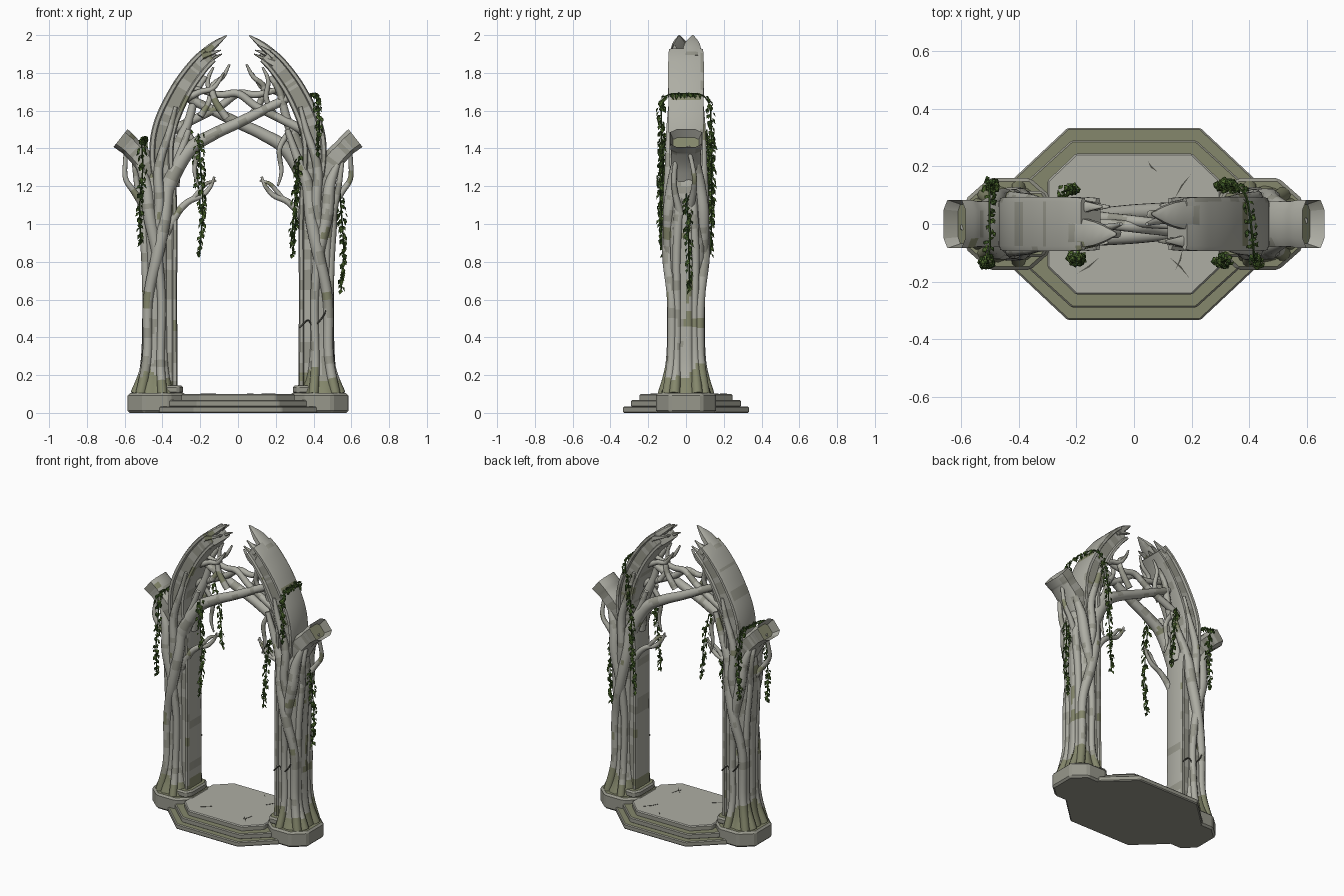
import bpy, bmesh, math, random
from mathutils import Vector, noise

if "Cube" in bpy.data.objects:
    bpy.data.objects.remove(bpy.data.objects["Cube"])

random.seed(4)
STONE, WORN, MOSS, LEAF, DARK_LEAF, CRACK = range(6)
MATS = []
for mat_name, col in (("pale_stone", (.42, .42, .37)), ("worn_stone", (.31, .31, .26)),
                      ("mossy_stone", (.235, .245, .15)), ("ivy_leaf", (.085, .16, .03)),
                      ("dark_ivy_leaf", (.04, .085, .018)), ("dark_crack", (.08, .08, .065))):
    m = bpy.data.materials.new(mat_name)
    m.diffuse_color = (*col, 1)
    m.use_nodes = True
    m.node_tree.nodes["Principled BSDF"].inputs["Base Color"].default_value = m.diffuse_color
    MATS.append(m)


def finish(name, bm, rule, smooth=38, recalc=True):
    """Turn a bmesh into an object, colouring faces by rule(centre, normal)."""
    if recalc:
        bmesh.ops.recalc_face_normals(bm, faces=bm.faces)
    if rule:
        for f in bm.faces:
            f.material_index = rule(f.calc_center_median(), f.normal)
    me = bpy.data.meshes.new(name)
    bm.to_mesh(me)
    bm.free()
    for m in MATS:
        me.materials.append(m)
    if smooth:
        me.shade_smooth()
        me.set_sharp_from_angle(angle=math.radians(smooth))
    ob = bpy.data.objects.new(name, me)
    bpy.context.collection.objects.link(ob)
    return ob


def spline(pts, steps):
    """Catmull-Rom through tuples of any length."""
    n, out = len(pts), []
    for i in range(n - 1):
        p0, p1, p2, p3 = pts[max(i - 1, 0)], pts[i], pts[i + 1], pts[min(i + 2, n - 1)]
        for k in range(steps):
            t = k / steps
            out.append([.5 * (2 * b + (c - a) * t + (2 * a - 5 * b + 4 * c - d) * t * t
                              + (3 * b - a - 3 * c + d) * t ** 3)
                        for a, b, c, d in zip(p0, p1, p2, p3)])
    return out + [list(pts[-1])]


def sweep(name, pts, section, rule, steps=6, hollow=False, smooth=38):
    """Sweep section(u) along (x, y, z, half_thickness, half_depth) points."""
    path = spline(pts, steps)
    bm, rings, n = bmesh.new(), [], Vector((0, 1, 0))
    for i, p in enumerate(path):
        a, b = path[max(i - 1, 0)], path[min(i + 1, len(path) - 1)]
        t = (Vector(b[:3]) - Vector(a[:3])).normalized()
        if abs(n.dot(t)) > .95:
            n = Vector((1, 0, 0))
        n = (n - t * n.dot(t)).normalized()
        side = t.cross(n)
        rings.append([bm.verts.new(Vector(p[:3]) + side * (u * p[3]) + n * (v * p[4]))
                      for u, v in section(i / (len(path) - 1))])
    k = len(rings[0])
    for r, q in zip(rings, rings[1:]):
        for j in range(k):
            bm.faces.new((r[j], r[(j + 1) % k], q[(j + 1) % k], q[j]))
    bm.faces.new(rings[0])
    end = bm.faces.new(rings[-1])
    bm.normal_update()
    pit = None
    if hollow:
        bmesh.ops.inset_region(bm, faces=[end], thickness=.018)
        bmesh.ops.translate(bm, verts=end.verts, vec=-t * .05)
        pit = end.calc_center_median()
    ruled = rule
    if pit:
        ruled = lambda c, nn: MOSS if (c - pit).length < .045 else rule(c, nn)
    return finish(name, bm, ruled, smooth)


def circle(u, k=10):
    return [(math.cos(j * math.tau / k), math.sin(j * math.tau / k)) for j in range(k)]


def lobes(u, k=36):
    # gnarled trunk section whose flutes twist with height
    out = []
    for j in range(k):
        a = j * math.tau / k
        r = .94 + .06 * math.cos(6 * a + 2.5 * u) + .025 * math.cos(11 * a - 3 * u)
        out.append((r * math.cos(a), r * math.sin(a)))
    return out


def groove(u):
    # moulded rectangular rib with a sunken panel on front and back
    half = [(1, .82), (.9, 1), (.62, 1), (.52, .85), (-.52, .85), (-.62, 1), (-.9, 1), (-1, .82)]
    return half + [(-x, -y) for x, y in half]


def block(u):
    c = [(1, .6), (.65, 1), (-.65, 1), (-1, .6)]
    return c + [(-x, -y) for x, y in c]


def stone_rule(c, n):
    p = noise.noise(c * 9)
    if c.z < .21 + .1 * p or p > .5:
        return MOSS
    return WORN if noise.noise(c * 14 + Vector((5, 3, 1))) > .3 else STONE


def rib_rule(c, n):
    # sunken panels are patchily weathered
    if abs(n.y) > .8 and abs(c.y) < .085 and noise.noise(c * 30) > .02:
        return WORN
    return stone_rule(c, n)


def prism(name, outline, z0, z1, rule, bevel=.006):
    bm = bmesh.new()
    f = bm.faces.new([bm.verts.new((x, y, z0)) for x, y in outline])
    top = bmesh.ops.extrude_face_region(bm, geom=[f])["geom"]
    bmesh.ops.translate(bm, vec=(0, 0, z1 - z0), verts=[v for v in top if isinstance(v, bmesh.types.BMVert)])
    if bevel:
        bmesh.ops.bevel(bm, geom=bm.edges[:], offset=bevel, segments=1, affect='EDGES')
    return finish(name, bm, rule, 0)


def octagon(cx, a, y, x, b):
    q = [(x, -b), (x, b), (a, y), (-a, y), (-x, b), (-x, -b), (-a, -y), (a, -y)]
    return [(cx + u, v) for u, v in q]


# stepped base
step_rule = lambda c, n: MOSS if n.z > .9 else WORN
prism("lower_step", octagon(0, .23, .333, .42, .155), 0, .035, step_rule)
prism("middle_step", octagon(0, .215, .29, .37, .15), .03, .068, step_rule)
prism("floor_slab", octagon(0, .2, .245, .3, .15), .06, .1, lambda c, n: STONE if n.z > .5 else WORN)
# cracks and chipped stones lying on the slab
for i, (x, y, ang, ln) in enumerate(((.19, -.19, 2.3, .1), (.14, -.16, 1.2, .08), (-.2, -.17, .6, .1),
                                     (.2, .17, -2.2, .1), (.05, .22, -.9, .05))):
    d, w = Vector((math.cos(ang), math.sin(ang))), Vector((-math.sin(ang), math.cos(ang))) * .003
    o = Vector((x, y))
    prism(f"slab_crack_{i}", [o - w, o + d * ln * .5 - w * 3, o + d * ln, o + d * ln * .45 - w], .098, .1015,
          lambda c, n: CRACK, 0)


def half_arch(label, s):
    def P(*pts):  # half-turn placement; a single radius gives a round tube
        return [(s * p[0], s * p[1], p[2], p[3], p[4] if len(p) > 4 else p[3]) for p in pts]

    def tube(name, *pts, rule=stone_rule):
        return sweep(f"{label}_{name}", P(*pts), circle, rule)

    # plinth and pillar foot
    prism(f"{label}_plinth", octagon(s * .43, .07, .16, .155, .085), 0, .104, step_rule, .012)
    prism(f"{label}_pillar_foot", octagon(s * .365, .05, .115, .075, .07), .1, .145, step_rule, .01)
    # twisted trunk
    sweep(f"{label}_trunk", P((.43, 0, .1, .125, .145), (.43, 0, .2, .095, .11), (.43, 0, .35, .08, .092),
          (.43, 0, .65, .078, .088), (.435, 0, .85, .078, .098), (.44, 0, 1.05, .085, .105),
          (.445, 0, 1.2, .075, .09), (.44, 0, 1.36, .045, .06)), lobes, stone_rule, 8, smooth=50)
    # moulded rib rising from pilaster into the broken arch
    sweep(f"{label}_arch_rib", P((.38, 0, .1, .06, .078), (.38, 0, .6, .058, .075), (.38, 0, 1.1, .058, .075),
          (.405, 0, 1.35, .064, .088), (.385, 0, 1.52, .064, .092), (.305, 0, 1.70, .058, .094),
          (.215, 0, 1.83, .053, .094), (.15, 0, 1.895, .048, .09)), groove, rib_rule, 10)
    # jagged shards at the broken end
    sweep(f"{label}_long_shard", P((.21, .03, 1.875, .026, .055), (.13, .033, 1.945, .02, .04),
          (.06, .035, 1.998, .003, .004)), block, stone_rule, 3)
    for i, (y, tx, tz) in enumerate(((-.06, .11, 1.945), (.065, .09, 1.92), (-.06, .085, 1.9), (.0, .115, 1.9))):
        sweep(f"{label}_shard_{i}", P((.19, y, 1.85 if i > 1 else 1.89, .02, .025), (tx, y, tz, .003, .004)),
              block, stone_rule, 2)
    # broken side stump with a hollow end
    sweep(f"{label}_side_stump", P((.43, 0, 1.18, .05, .06), (.49, 0, 1.32, .058, .078), (.56, 0, 1.40, .054, .078),
          (.585, 0, 1.425, .057, .082), (.622, 0, 1.455, .06, .084)), block, rib_rule, 5, True)
    tube("outer_twig", (.49, .02, 1.08, .022), (.55, .04, 1.17, .017), (.595, .045, 1.24, .014),
         (.597, .03, 1.33, .012), (.59, .01, 1.41, .012))
    tube("outer_twig_back", (.5, -.03, 1.05, .022), (.53, -.06, 1.18, .016), (.545, -.06, 1.29, .014), (.555, -.04, 1.38, .012))
    # roots and climbing limbs on both faces
    for f in (-1, 1):
        tag = "near" if f < 0 else "far"
        tube(f"{tag}_climbing_limb", (.515, f * .1, .1, .028), (.48, f * .075, .3, .026), (.475, f * .075, .6, .027),
             (.43, f * .095, .82, .032), (.39, f * .09, 1.02, .034), (.37, f * .07, 1.2, .032),
             (.31, f * .06, 1.36, .022), (.26, f * .055, 1.5, .015))
        tube(f"{tag}_outward_limb", (.40, f * .125, .1, .026), (.41, f * .085, .28, .022), (.405, f * .08, .6, .022),
             (.43, f * .09, .85, .028), (.47, f * .09, 1.05, .034), (.485, f * .075, 1.2, .03), (.53, f * .06, 1.33, .016))
        tube(f"{tag}_arch_limb", (.44, f * .08, .9, .024), (.415, f * .095, 1.1, .027), (.42, f * .09, 1.3, .024),
             (.36, f * .088, 1.5, .017), (.33, f * .085, 1.62, .01))
        tube(f"{tag}_corner_root", (.54, f * .06, .1, .03), (.49, f * .05, .26, .024), (.485, f * .045, .5, .02),
             (.49, f * .05, .8, .022), (.5, f * .04, 1.05, .025), (.49, f * .03, 1.2, .015))
    # interlaced branches across the opening
    tube("cross_branch", (.42, .06, 1.0, .045), (.37, .06, 1.2, .043), (.26, .05, 1.39, .037), (.13, .045, 1.475, .032),
         (0, .04, 1.535, .029), (-.13, .03, 1.6, .026), (-.27, .02, 1.67, .022))
    tube("upper_branch", (.34, -.03, 1.5, .026), (.24, -.03, 1.55, .023), (.1, -.02, 1.62, .021), (0, -.01, 1.69, .02),
         (-.1, .0, 1.685, .018), (-.24, .01, 1.72, .014))
    tube("inner_limb", (.35, 0, 1.2, .04), (.32, -.01, 1.4, .032), (.26, -.02, 1.55, .024), (.22, -.03, 1.7, .018),
         (.17, -.03, 1.78, .013))
    tube("rising_twig", (.06, .03, 1.56, .02), (.12, .03, 1.65, .018), (.135, .02, 1.73, .015), (.08, .01, 1.78, .012),
         (.045, 0, 1.845, .006))
    tube("forked_twig", (.28, .02, 1.66, .02), (.2, .02, 1.7, .016), (.13, .03, 1.72, .013), (.075, .03, 1.8, .006))
    tube("side_fork", (.2, 0, 1.57, .017), (.15, -.02, 1.66, .014), (.16, -.03, 1.76, .012), (.13, -.03, 1.83, .006))
    # low hooked twigs
    tube("low_twig", (.38, .05, .95, .024), (.32, .06, 1.06, .02), (.26, .06, 1.12, .017), (.19, .055, 1.15, .014),
         (.145, .05, 1.2, .011), (.125, .05, 1.25, .006))
    tube("low_twig_fork", (.24, .06, 1.13, .013), (.2, .06, 1.18, .012), (.165, .05, 1.215, .01), (.115, .05, 1.23, .005))
    tube("hanging_twig", (.28, -.03, 1.5, .016), (.22, -.04, 1.4, .014), (.23, -.04, 1.28, .011), (.21, -.04, 1.2, .005))
    # irregular cracks around the lower pillar
    tube("pillar_crack", (.325, -.08, .45, .004), (.37, -.081, .49, .004), (.40, -.09, .46, .004),
         (.45, -.094, .51, .004), (.47, -.09, .56, .003), rule=lambda c, n: CRACK)


half_arch("right", 1)
half_arch("left", -1)


def ivy(name, pts, dense=1.0):
    """Hanging strand: (x, y, z, spread) points, leaves in two greens."""
    sweep(name + "_stem", [(*p[:3], .004, .004) for p in pts], lambda u: circle(u, 4), lambda c, n: DARK_LEAF, 5)
    bm, path = bmesh.new(), spline(pts, 12)
    for p, q in zip(path, path[1:]):
        seg = Vector(q[:3]) - Vector(p[:3])
        want = seg.length * dense * (70 + 1800 * p[3])
        for _ in range(int(want + random.random())):
            ang = random.uniform(0, math.tau)
            out = Vector((math.cos(ang), math.sin(ang), random.uniform(.1, .7))).normalized()
            pos = Vector(p[:3]) + seg * random.random() + out * (p[3] * random.uniform(.3, 1)) * .8
            d = Vector((random.uniform(-.5, .5), random.uniform(-.5, .5), -1))
            d = (d - out * d.dot(out)).normalized()
            w, ln = d.cross(out), random.uniform(.026, .038)
            v = [bm.verts.new(x) for x in (pos, pos + d * ln * .4 + w * ln * .4, pos + d * ln,
                                           pos + d * ln * .4 - w * ln * .4, pos + d * ln * .4 + out * .008)]
            shade = LEAF if random.random() < .6 else DARK_LEAF
            for j in range(4):
                bm.faces.new((v[j], v[(j + 1) % 4], v[4])).material_index = shade
    finish(name, bm, None, 0, False)


# ivy draped over the left stump and the right arch
ivy("left_ivy_drape", [(-.51, -.12, 1.43, .024), (-.5, -.08, 1.45, .018), (-.5, 0, 1.455, .015),
                       (-.5, .08, 1.46, .018), (-.5, .13, 1.43, .024)])
ivy("right_ivy_drape", [(.42, -.13, 1.6, .02), (.415, -.1, 1.68, .022), (.405, 0, 1.69, .018),
                        (.39, .09, 1.68, .022), (.36, .13, 1.62, .022)])
# hanging strands
ivy("left_front_ivy", [(-.51, -.13, 1.44, .028), (-.505, -.135, 1.28, .022), (-.52, -.135, 1.1, .014), (-.515, -.135, .9, .004)])
ivy("left_back_ivy", [(-.5, .135, 1.44, .028), (-.49, .135, 1.25, .02), (-.5, .135, 1.0, .005)])
ivy("left_inner_front_ivy", [(-.21, -.11, 1.48, .03), (-.2, -.12, 1.32, .024), (-.185, -.12, 1.1, .014), (-.205, -.12, .83, .003)])
ivy("left_inner_back_ivy", [(-.25, .11, 1.5, .024), (-.22, .12, 1.3, .016), (-.2, .12, 1.08, .004)])
ivy("right_front_ivy", [(.42, -.13, 1.66, .024), (.43, -.13, 1.52, .02), (.42, -.125, 1.37, .006)])
ivy("right_inner_front_ivy", [(.325, -.12, 1.36, .03), (.31, -.13, 1.2, .025), (.295, -.13, 1.05, .015), (.28, -.13, .88, .003)])
ivy("right_back_ivy", [(.35, .13, 1.62, .026), (.32, .135, 1.4, .024), (.31, .135, 1.1, .015), (.29, .13, .84, .003)])
ivy("right_outer_ivy", [(.54, .0, 1.16, .022), (.55, .01, 1.02, .026), (.56, .015, .85, .018), (.545, .02, .65, .004)])
